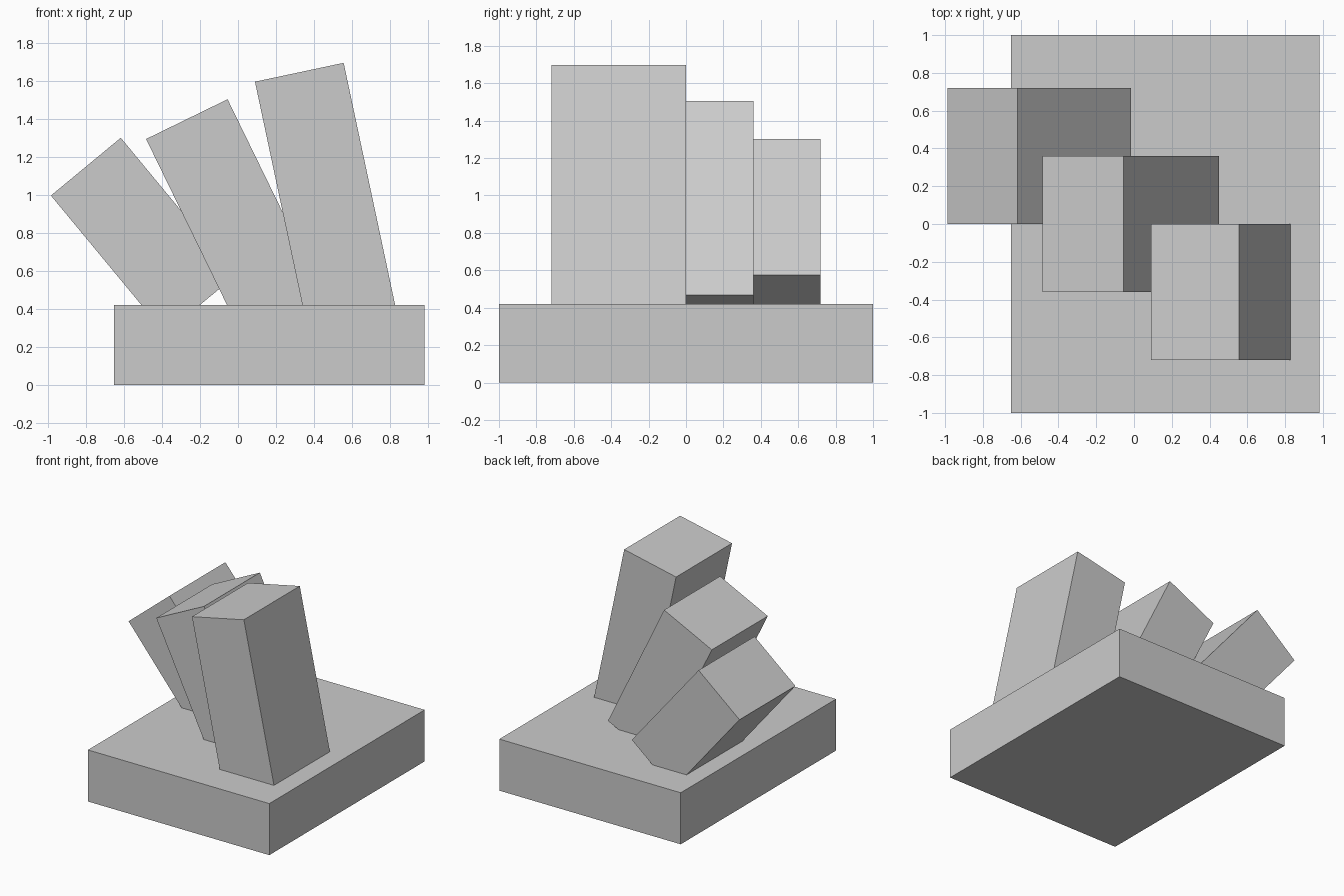
import bpy
from math import radians
from mathutils import Matrix, Vector

cube = bpy.data.objects.get("Cube")
if cube:
    bpy.data.objects.remove(cube, do_unlink=True)

# Single plain grey
GREY = (0.6, 0.6, 0.6, 1.0)
grey = bpy.data.materials.new("light_grey")
grey.use_nodes = True
grey.diffuse_color = GREY
grey.node_tree.nodes["Principled BSDF"].inputs["Base Color"].default_value = GREY


def box(name, size, centre, lean=0.0):
    """Box of the given size, leaning towards -x by lean degrees."""
    bpy.ops.mesh.primitive_cube_add(size=1)
    obj = bpy.context.object
    obj.name = obj.data.name = name
    obj.data.transform(Matrix.Diagonal((*size, 1)))
    obj.rotation_euler.y = -radians(lean)
    obj.location = centre
    obj.data.materials.append(grey)


def leaning_block(name, top_right, y, lean, length, width=0.478, depth=0.72):
    """Block hung from its upper right edge, so its foot sinks into the base."""
    turn = Matrix.Rotation(-radians(lean), 3, "Y")
    corner = Vector((top_right[0], y, top_right[1]))
    centre = corner - turn @ Vector((width / 2, 0, length / 2))
    box(name, (width, depth, length), centre, lean)


# Base slab
box("base_slab", (1.635, 2.0, 0.42), (0.165, 0, 0.21))

# Three blocks fanned out from front to back
leaning_block("front_block", (0.557, 1.697), -0.36, 12, 1.367)
leaning_block("middle_block", (-0.055, 1.505), 0.0, 26, 1.155)
leaning_block("back_block", (-0.618, 1.302), 0.36, 39.6, 0.945)
